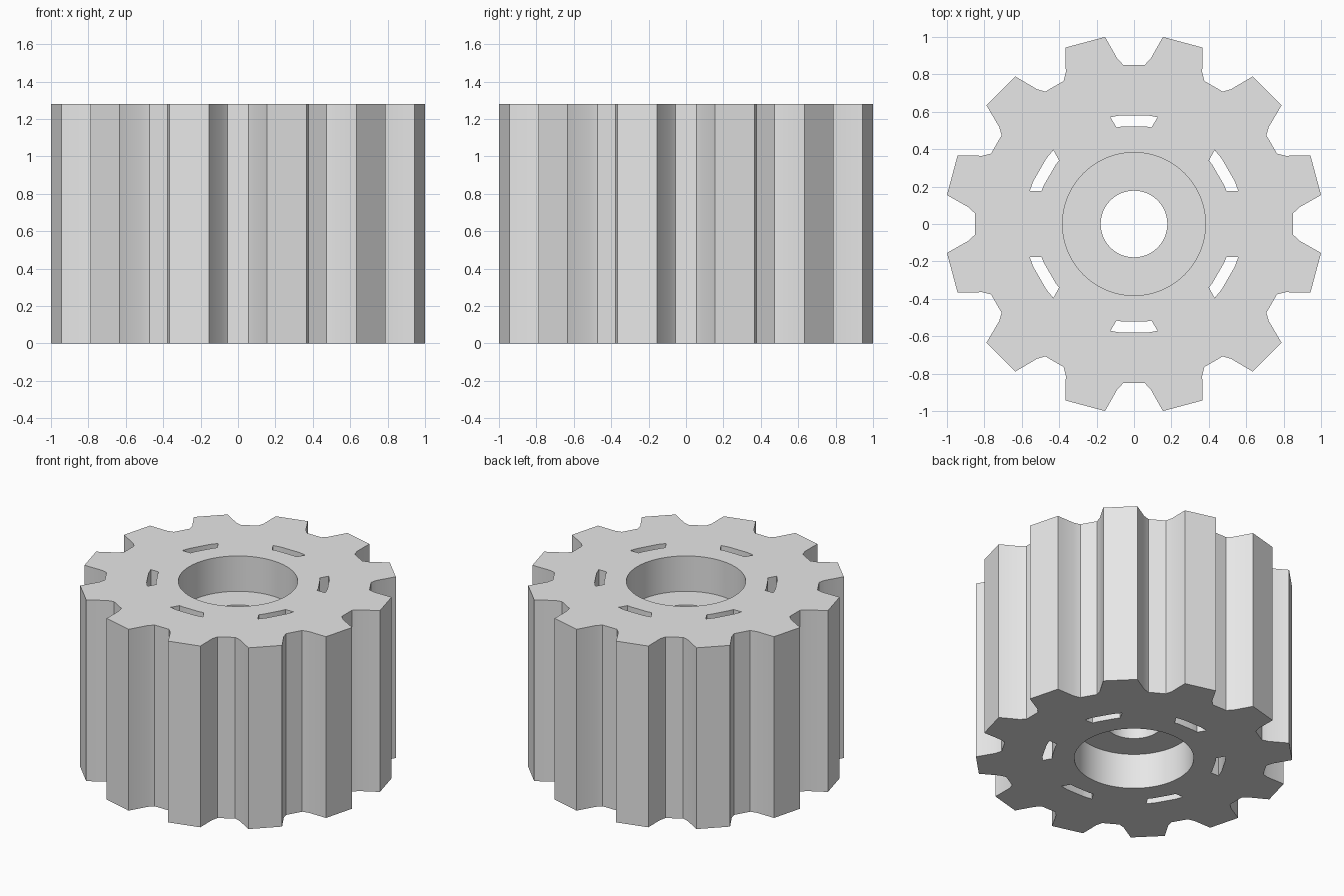
import bpy
import bmesh
from math import sin, cos, radians

if "Cube" in bpy.data.objects:
    bpy.data.objects.remove(bpy.data.objects["Cube"], do_unlink=True)

HEIGHT = 1.28
TEETH = 12
RECESS = 0.25
SLOT_IN, SLOT_OUT = 0.525, 0.585

metal = bpy.data.materials.new("plain_grey")
metal.use_nodes = True
grey = (0.8, 0.8, 0.8, 1)
metal.diffuse_color = grey
metal.node_tree.nodes["Principled BSDF"].inputs["Base Color"].default_value = grey


def polar(radius, angle):
    a = radians(angle)
    return radius * cos(a), radius * sin(a)


def prism(name, outline, z0, z1):
    """Extrude a closed outline from z0 to z1."""
    bm = bmesh.new()
    face = bm.faces.new([bm.verts.new((x, y, z0)) for x, y in outline])
    top = bmesh.ops.extrude_face_region(bm, geom=[face])["geom"]
    verts = [v for v in top if isinstance(v, bmesh.types.BMVert)]
    bmesh.ops.translate(bm, verts=verts, vec=(0, 0, z1 - z0))
    bmesh.ops.recalc_face_normals(bm, faces=bm.faces)
    mesh = bpy.data.meshes.new(name)
    bm.to_mesh(mesh)
    bm.free()
    mesh.materials.append(metal)
    obj = bpy.data.objects.new(name, mesh)
    bpy.context.collection.objects.link(obj)
    return obj


def disc(radius, count=96):
    return [polar(radius, 360 * i / count) for i in range(count)]


# Toothed body: each step runs from one valley across a tooth to the next
half = [(0.852, 3.8), (0.888, 5.75), (1.012, 8.8)]
pitch = 360 / TEETH
step = half + [(r, pitch - a) for r, a in reversed(half)]
outline = [polar(r, a + pitch * i) for i in range(TEETH) for r, a in step]
gear = prism("gear_body", outline, 0, HEIGHT)

# Cutters: shaft hole, a recess at each end, six curved slots
cutters = [
    prism("shaft_hole_cutter", disc(0.178), -0.1, HEIGHT + 0.1),
    prism("top_recess_cutter", disc(0.382), HEIGHT - RECESS, HEIGHT + 0.1),
    prism("bottom_recess_cutter", disc(0.382), -0.1, RECESS),
]
for i in range(6):
    mid = 30 + 60 * i
    slot = [polar(SLOT_IN, mid + a) for a in (-10.3, -7, 7, 10.3)]
    slot += [polar(SLOT_OUT, mid + a) for a in (12.5, 7, -7, -12.5)]
    cutters.append(prism("slot_cutter", slot, -0.1, HEIGHT + 0.1))

for cutter in cutters:
    cutter.hide_render = True
    mod = gear.modifiers.new("cut", "BOOLEAN")
    mod.operation = "DIFFERENCE"
    mod.solver = "EXACT"
    mod.object = cutter

# Apply the cuts and drop the cutters
bpy.context.view_layer.update()
depsgraph = bpy.context.evaluated_depsgraph_get()
result = bpy.data.meshes.new_from_object(gear.evaluated_get(depsgraph))
gear.modifiers.clear()
gear.data = result
for cutter in cutters:
    bpy.data.objects.remove(cutter, do_unlink=True)
gear.data.materials.clear()
gear.data.materials.append(metal)

# Smooth the bores while the teeth stay crisp
bpy.ops.object.select_all(action="DESELECT")
gear.select_set(True)
bpy.context.view_layer.objects.active = gear
bpy.ops.object.shade_smooth_by_angle(angle=radians(25))
